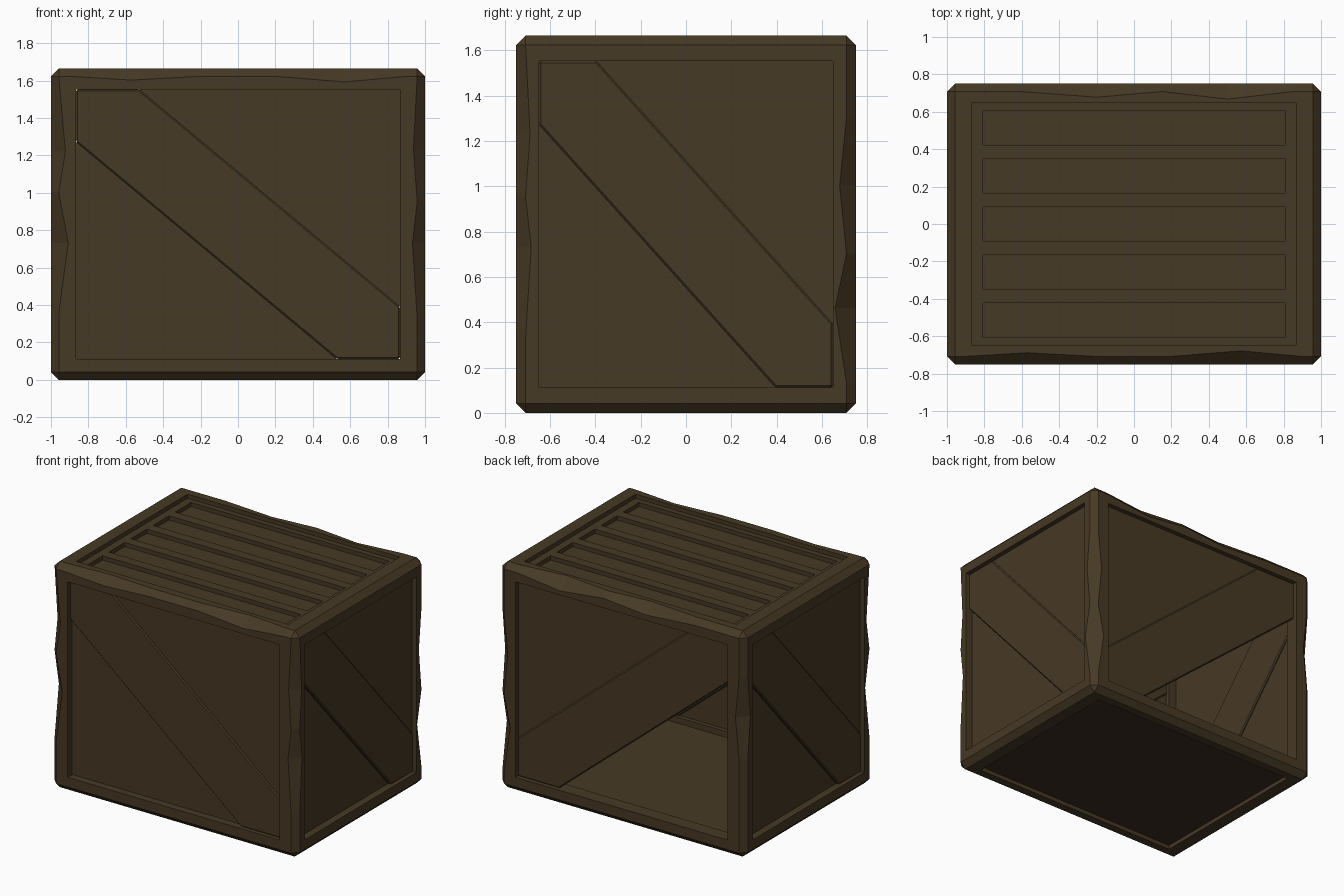
import bpy, bmesh
from mathutils import Vector

if "Cube" in bpy.data.objects:
    bpy.data.objects.remove(bpy.data.objects["Cube"])


def material(name, rgb):
    m = bpy.data.materials.new(name)
    m.use_nodes = True
    m.diffuse_color = (*rgb, 1)
    bsdf = m.node_tree.nodes["Principled BSDF"]
    bsdf.inputs["Base Color"].default_value = (*rgb, 1)
    bsdf.inputs["Roughness"].default_value = 0.9
    return m


wood = material("dark brown wood", (0.062, 0.041, 0.018))
base_wood = material("deep brown base", (0.045, 0.026, 0.015))

# Overall half sizes and half sizes of the openings
HALF = Vector((1.0, 0.75, 0.8325))
OPEN = Vector((0.865, 0.648, 0.72))
MID = HALF.z


def finish(bm, name, mat=wood):
    bmesh.ops.recalc_face_normals(bm, faces=bm.faces)
    mesh = bpy.data.meshes.new(name)
    bm.to_mesh(mesh)
    bm.free()
    mesh.materials.append(mat)
    obj = bpy.data.objects.new(name, mesh)
    bpy.context.collection.objects.link(obj)
    return obj


def box(name, lo, hi, mat=wood):
    lo, hi = Vector(lo), Vector(hi)
    bm = bmesh.new()
    bmesh.ops.create_cube(bm, size=1)
    for v in bm.verts:
        v.co = (lo + hi) / 2 + v.co * (hi - lo)
    return finish(bm, name, mat)


def bevel(obj, width):
    mod = obj.modifiers.new("soft edges", "BEVEL")
    mod.width, mod.segments = width, 1
    mod.limit_method = "ANGLE"


# Frame: chamfered block with worn edges, opened along all three axes
bm = bmesh.new()
bmesh.ops.create_cube(bm, size=2)
for v in bm.verts:
    v.co = v.co * HALF
bmesh.ops.bevel(bm, geom=bm.edges[:], offset=0.042, segments=1,
                affect="EDGES", profile=0.5)

# Each worn edge: running axis, signs of the other two axes, (position, wear)
dents = [
    (2, (-1, -1), [(0.8, 0), (0.39, 0.035), (0.17, 0), (-0.1, 0.05), (-0.48, 0)]),
    (2, (1, -1), [(0.8, 0), (0.4, 0.02), (0.12, 0), (-0.1, 0.025), (-0.5, 0)]),
    (2, (1, 1), [(0.47, 0), (0.17, 0.03), (-0.13, 0), (-0.37, 0.05), (-0.7, 0)]),
    (2, (-1, 1), [(0.5, 0), (0.2, 0.03), (-0.1, 0)]),
    (0, (-1, 1), [(-0.9, 0), (-0.57, 0.02), (-0.2, 0), (0.2, 0), (0.57, 0.03), (0.9, 0)]),
    (0, (1, 1), [(-0.6, 0), (-0.2, 0.03), (0.15, 0), (0.5, 0.04), (0.85, 0)]),
]
for axis, signs, stops in dents:
    others = [a for a in range(3) if a != axis]

    def on_edge(co):
        return all(co[a] * s > HALF[a] - 0.1 for a, s in zip(others, signs))

    for pos, wear in stops:
        # Split only the two long lines of this chamfer
        lines = [e for e in bm.edges
                 if all(on_edge(v.co) for v in e.verts)
                 and (e.verts[0].co[axis] - pos) * (e.verts[1].co[axis] - pos) < -1e-6
                 and abs((e.verts[0].co - e.verts[1].co).normalized()[axis]) > 0.9]
        made = []
        for e in lines:
            a, b = e.verts
            t = (pos - a.co[axis]) / (b.co[axis] - a.co[axis])
            made.append(bmesh.utils.edge_split(e, a, t)[1])
        if len(made) == 2:
            bmesh.ops.connect_verts(bm, verts=made)
        for v in made:
            for a, s in zip(others, signs):
                inset = abs(v.co[a]) < HALF[a] - 0.001
                v.co[a] = s * (HALF[a] - (0.042 + wear if inset else 0))
for v in bm.verts:
    v.co.z += MID
frame = finish(bm, "frame")

for axis in range(3):
    reach = OPEN.copy()
    reach[axis] = 2
    centre = Vector((0, 0, MID))
    cutter = box("frame_cutter", centre - reach, centre + reach)
    cutter.hide_render = True
    cutter.hide_set(True)
    mod = frame.modifiers.new("opening", "BOOLEAN")
    mod.operation, mod.solver, mod.object = "DIFFERENCE", "EXACT", cutter


# Side panels: a diagonal brace with a triangular board on either side
def board(name, side, pts, depth):
    along, out, sa, so = side
    bm = bmesh.new()
    rings = []
    for d in depth:
        ring = []
        for u, z in pts:
            co = Vector((0, 0, MID + z * OPEN.z))
            co[along] = sa * u * OPEN[along]
            co[out] = so * (HALF[out] - d)
            ring.append(bm.verts.new(co))
        rings.append(ring)
    bm.faces.new(rings[0])
    bm.faces.new(rings[1][::-1])
    n = len(pts)
    for i in range(n):
        j = (i + 1) % n
        bm.faces.new((rings[0][i], rings[0][j], rings[1][j], rings[1][i]))
    return finish(bm, name)


K = 0.61
brace = [(-1, 1), (-1, K), (K, -1), (1, -1), (1, -K), (-K, 1)]
sides = {
    "front": (0, 1, 1, -1),
    "back": (0, 1, 1, 1),
    "left": (1, 0, 1, 1),
    "right": (1, 0, -1, -1),
}
for name, side in sides.items():
    bevel(board(name + "_brace", side, brace, (0.025, 0.085)), 0.008)
    board(name + "_upper_board", side, [(1, 1), (-K, 1), (1, -K)], (0.035, 0.07))
    # The back has lost its lower board
    if name != "back":
        board(name + "_lower_board", side, [(-1, -1), (K, -1), (-1, K)], (0.055, 0.07))

# Lid: sunken boards showing between raised bars
top = 2 * HALF.z
box("lid_boards", (-OPEN.x, -OPEN.y, top - 0.085), (OPEN.x, OPEN.y, top - 0.06))
END, PITCH, SLOT = 0.808, 0.2575, 0.092
for s in (-1, 1):
    x0, x1 = sorted((s * END, s * OPEN.x))
    box("lid_end_rail", (x0, -OPEN.y, top - 0.06), (x1, OPEN.y, top - 0.03))
for i in range(6):
    y0 = -OPEN.y if i == 0 else (i - 3) * PITCH + SLOT
    y1 = OPEN.y if i == 5 else (i - 2) * PITCH - SLOT
    box("lid_bar", (-END, y0, top - 0.06), (END, y1, top - 0.03))

# Floor
box("floor", (-OPEN.x, -OPEN.y, 0.03), (OPEN.x, OPEN.y, 0.07))
floor = bpy.data.objects["floor"]
floor.data.materials.append(base_wood)
for p in floor.data.polygons:
    p.material_index = 1 if p.normal.z < -0.5 else 0
